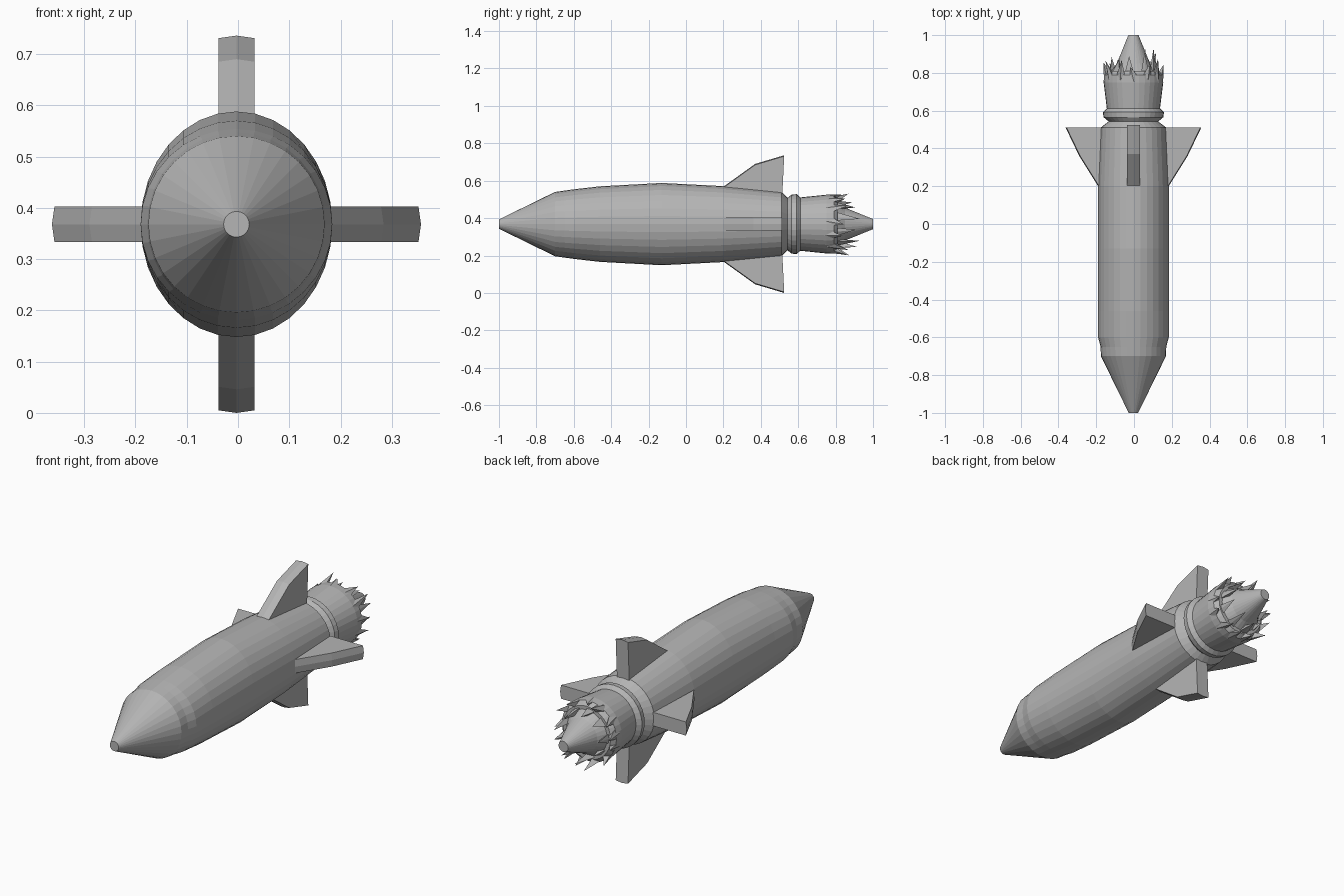
import bpy, bmesh, math, random
from mathutils import Vector, Matrix

if "Cube" in bpy.data.objects:
    bpy.data.objects.remove(bpy.data.objects["Cube"])

random.seed(4)
CX, CZ, SIDES = -0.003, 0.368, 32

grey = bpy.data.materials.new("plain_grey")
grey.use_nodes = True
grey.diffuse_color = (0.46, 0.46, 0.46, 1)
grey.node_tree.nodes["Principled BSDF"].inputs["Base Color"].default_value = (0.46, 0.46, 0.46, 1)


def finish(bm, name):
    bmesh.ops.recalc_face_normals(bm, faces=bm.faces)
    mesh = bpy.data.meshes.new(name)
    bm.to_mesh(mesh)
    bm.free()
    mesh.materials.append(grey)
    obj = bpy.data.objects.new(name, mesh)
    obj.location = (CX, 0, CZ)
    bpy.context.collection.objects.link(obj)
    return obj


def loft(name, rings):
    """Join elliptical rings (y, x radius, z radius) along the y axis."""
    bm = bmesh.new()
    loops = []
    for y, rx, rz in rings:
        angles = [math.tau * i / SIDES for i in range(SIDES)]
        loops.append([bm.verts.new((rx * math.cos(a), y, rz * math.sin(a))) for a in angles])
    for a, b in zip(loops, loops[1:]):
        for i in range(SIDES):
            j = (i + 1) % SIDES
            bm.faces.new((a[i], a[j], b[j], b[i]))
    bm.faces.new(loops[0])
    bm.faces.new(loops[-1])
    return finish(bm, name)


def fin(name, outline, angle):
    """Slab with a slightly crowned outer edge, turned around the y axis."""
    bm = bmesh.new()
    half = 0.035
    slices = []
    for x, crown in ((-half, -0.005), (0, 0), (half, -0.005)):
        slices.append([bm.verts.new((x, y, r + (crown if r > 0.15 else 0))) for y, r in outline])
    n = len(outline)
    for a, b in zip(slices, slices[1:]):
        for i in range(n):
            j = (i + 1) % n
            bm.faces.new((a[i], a[j], b[j], b[i]))
    bm.faces.new(slices[0])
    bm.faces.new(slices[-1])
    bm.transform(Matrix.Rotation(angle, 4, 'Y'))
    return finish(bm, name)


def spikes(name, count, base_y, base_r, tip_y, tip_r, width, phase):
    """Ring of uneven, twisted flame tongues."""
    bm = bmesh.new()
    for i in range(count):
        a = math.tau * (i + phase) / count

        def point(r, y, turn=0.0):
            return bm.verts.new((r * math.cos(a + turn), y, r * math.sin(a + turn)))

        y0 = base_y + random.uniform(-0.01, 0.01)
        tip = point(tip_r + random.uniform(-0.012, 0.008),
                    tip_y + random.uniform(-0.03, 0.03), random.uniform(-0.15, 0.15))
        base = [point(base_r, y0, -width), point(base_r + 0.006, y0 - 0.03),
                point(base_r, y0, width), point(base_r - 0.035, y0)]
        for k in range(4):
            bm.faces.new((base[k], base[(k + 1) % 4], tip))
        bm.faces.new(base)
    return finish(bm, name)


# Nose and fuselage
loft("nose_cone", [(-1, 0.025, 0.025), (-0.7, 0.172, 0.172)])
loft("fuselage", [(-0.7, 0.172, 0.172), (-0.65, 0.174, 0.179), (-0.6, 0.187, 0.186),
                  (-0.46, 0.187, 0.202), (-0.13, 0.187, 0.22), (0.2, 0.187, 0.203),
                  (0.51, 0.174, 0.172), (0.545, 0.128, 0.138)])

# Collar and engine nozzle
loft("collar", [(0.54, 0.128, 0.138), (0.565, 0.158, 0.158),
                (0.592, 0.162, 0.16), (0.612, 0.14, 0.142)])
loft("nozzle", [(0.605, 0.14, 0.142), (0.75, 0.158, 0.157), (0.79, 0.155, 0.155),
                (0.81, 0.135, 0.135)])

# Exhaust flame
loft("flame_core", [(0.79, 0.13, 0.13), (0.85, 0.088, 0.088), (1, 0.027, 0.027)])
spikes("outer_flames", 13, 0.785, 0.152, 0.85, 0.17, 0.15, 0.2)
spikes("inner_flames", 9, 0.8, 0.125, 0.9, 0.115, 0.2, 0.5)

# Four tail fins
tall = [(0.2, 0.1), (0.2, 0.2), (0.37, 0.322), (0.525, 0.368), (0.512, 0.1)]
wide = [(0.2, 0.1), (0.2, 0.187), (0.36, 0.287), (0.512, 0.36), (0.512, 0.1)]
for name, outline, angle in (("top_fin", tall, 0), ("left_fin", wide, math.pi / 2),
                             ("bottom_fin", tall, math.pi), ("right_fin", wide, -math.pi / 2)):
    fin(name, outline, angle)
